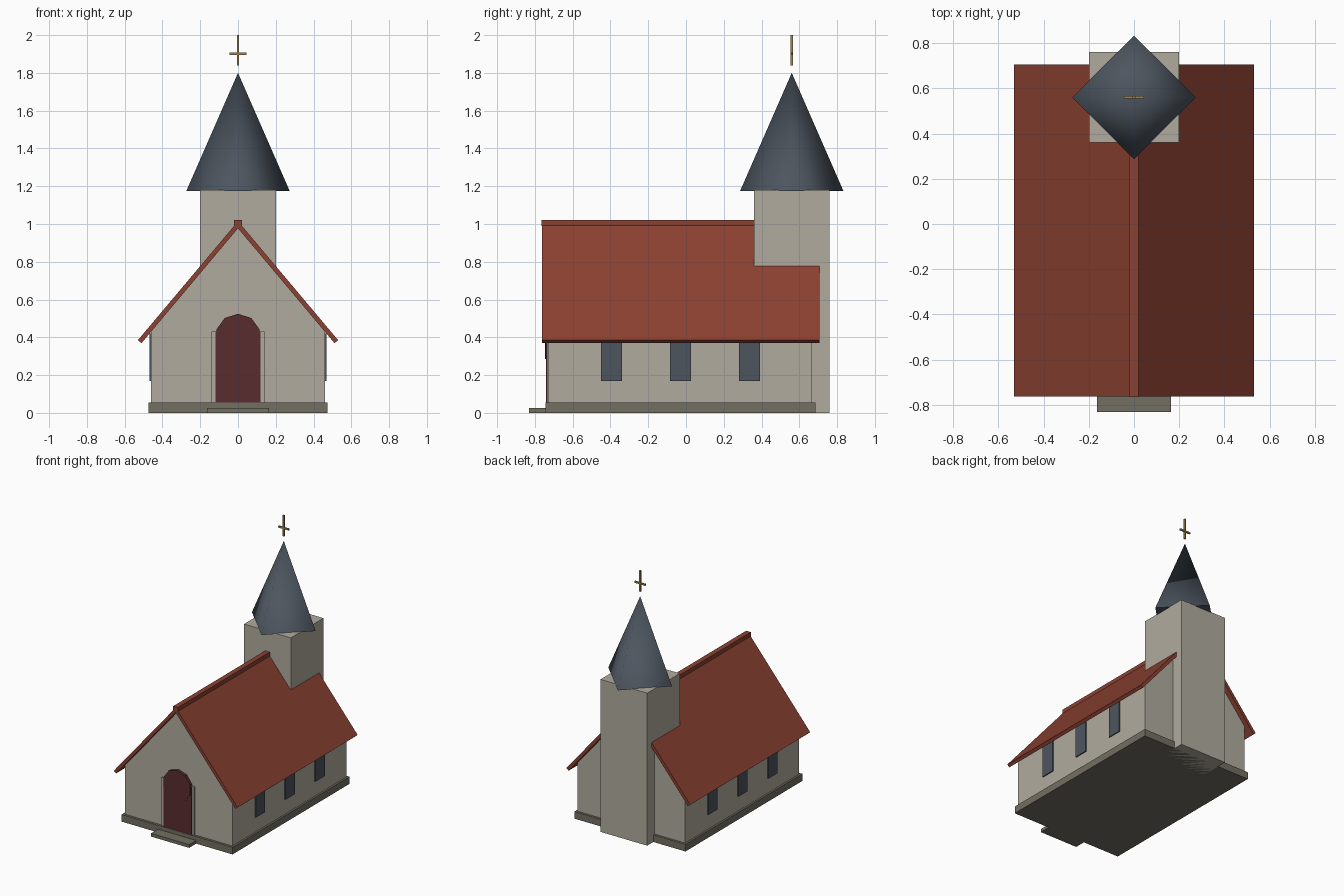
import bpy, bmesh, math

default = bpy.data.objects.get("Cube")
if default:
    bpy.data.objects.remove(default, do_unlink=True)


def material(name, rgb):
    m = bpy.data.materials.new(name)
    m.use_nodes = True
    m.diffuse_color = (*rgb, 1)
    m.node_tree.nodes["Principled BSDF"].inputs["Base Color"].default_value = (*rgb, 1)
    return m


PLASTER = material("pale plaster", (0.44, 0.41, 0.345))
TILE = material("red roof tile", (0.26, 0.053, 0.032))
SLATE = material("blue grey slate", (0.073, 0.091, 0.114))
STONE = material("grey stone", (0.171, 0.156, 0.122))
WOOD = material("dark red wood", (0.098, 0.025, 0.028))
BRASS = material("brass", (0.35, 0.23, 0.07))


def finish(name, bm, mat):
    bmesh.ops.recalc_face_normals(bm, faces=bm.faces)
    mesh = bpy.data.meshes.new(name)
    bm.to_mesh(mesh)
    bm.free()
    mesh.materials.append(mat)
    ob = bpy.data.objects.new(name, mesh)
    bpy.context.collection.objects.link(ob)
    return ob


def prism(name, profile, y0, y1, mat):
    """Extrude an (x, z) outline along y."""
    bm = bmesh.new()
    face = bm.faces.new([bm.verts.new((x, y0, z)) for x, z in profile])
    new = bmesh.ops.extrude_face_region(bm, geom=[face])["geom"]
    bmesh.ops.translate(bm, vec=(0, y1 - y0, 0),
                        verts=[v for v in new if isinstance(v, bmesh.types.BMVert)])
    return finish(name, bm, mat)


def box(name, x0, x1, y0, y1, z0, z1, mat):
    return prism(name, [(x0, z0), (x1, z0), (x1, z1), (x0, z1)], y0, y1, mat)


# Stone plinth and doorstep
box("plinth", -0.475, 0.475, -0.745, 0.685, 0, 0.055, STONE)
box("doorstep", -0.163, 0.163, -0.83, -0.74, 0, 0.025, STONE)

# Gabled nave
prism("nave_walls", [(-0.46, 0.05), (0.46, 0.05), (0.46, 0.435),
                     (0, 0.985), (-0.46, 0.435)], -0.727, 0.668, PLASTER)

# Roof slabs and ridge cap
for side, s in (("left", 1), ("right", -1)):
    prism("roof_" + side, [(0, 1.015), (s * 0.53, 0.385), (s * 0.511, 0.369), (0, 0.977)],
          -0.762, 0.706, TILE)
box("roof_ridge", -0.02, 0.02, -0.764, 0.7, 0.99, 1.022, TILE)

# Arched door in a plaster surround
box("door_surround", -0.14, 0.14, -0.736, -0.72, 0.05, 0.43, PLASTER)
box("door", -0.12, 0.12, -0.742, -0.72, 0.05, 0.427, WOOD)
arch = [(0.12 * math.sin(k * math.tau / 10), 0.405 + 0.12 * math.cos(k * math.tau / 10))
        for k in range(10)]
prism("door_arch", arch, -0.747, -0.72, WOOD)

# Three windows on each side
for side, s in (("left", 1), ("right", -1)):
    for i, y in enumerate((-0.395, -0.03, 0.337)):
        box(f"window_{side}_{i + 1}", s * 0.45, s * 0.468, y - 0.056, y + 0.056,
            0.17, 0.42, SLATE)

# Tower at the back
TOWER_Y = 0.56
box("tower", -0.2, 0.2, TOWER_Y - 0.2, TOWER_Y + 0.2, 0, 1.18, PLASTER)

# Four-sided spire with its corners over the tower walls
bm = bmesh.new()
base = [bm.verts.new((0.273 * x, TOWER_Y + 0.273 * y, 1.176))
        for x, y in ((1, 0), (0, 1), (-1, 0), (0, -1))]
tip = bm.verts.new((0, TOWER_Y, 1.8))
bm.faces.new(base)
for k in range(4):
    bm.faces.new((base[k], base[(k + 1) % 4], tip)).smooth = True
finish("spire", bm, SLATE)

# Cross floating over the tip
box("cross_upright", -0.006, 0.006, TOWER_Y - 0.006, TOWER_Y + 0.006, 1.838, 2.0, BRASS)
box("cross_arm", -0.045, 0.045, TOWER_Y - 0.005, TOWER_Y + 0.005, 1.894, 1.907, BRASS)
